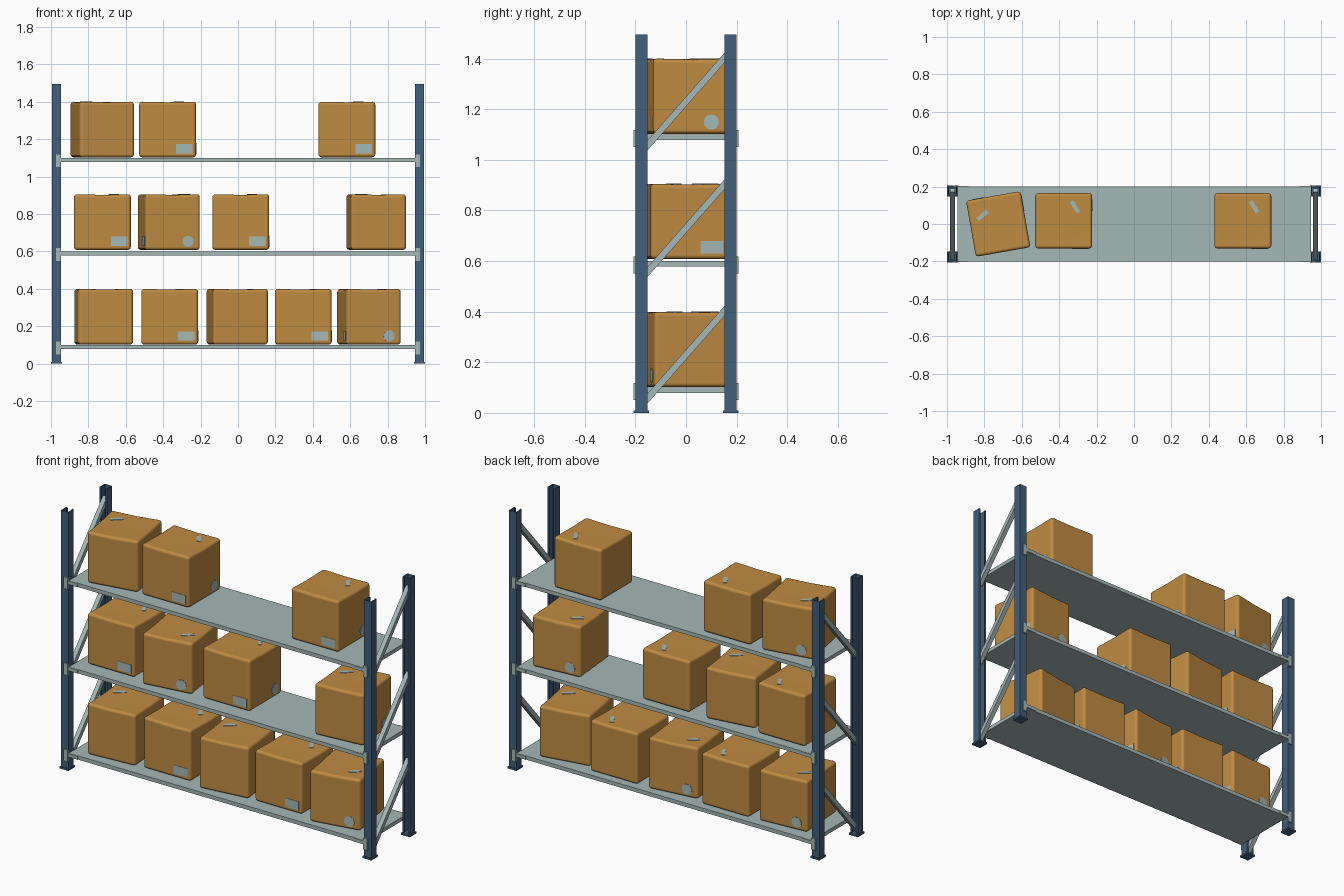
import bpy, bmesh, math
from mathutils import Matrix, Vector

if "Cube" in bpy.data.objects:
    bpy.data.objects.remove(bpy.data.objects["Cube"])


def material(name, rgb):
    m = bpy.data.materials.new(name)
    lin = [((c / 255 + 0.055) / 1.055) ** 2.4 for c in rgb]
    m.diffuse_color = (*lin, 1)
    m.use_nodes = True
    m.node_tree.nodes["Principled BSDF"].inputs["Base Color"].default_value = m.diffuse_color
    return m


BLUE = material("dark_blue_steel", (66, 96, 124))
GREY = material("pale_grey_steel", (165, 184, 182))
CARD = material("cardboard", (191, 139, 66))


def finish(name, bm, mat, matrix=None):
    bmesh.ops.recalc_face_normals(bm, faces=bm.faces)
    me = bpy.data.meshes.new(name)
    bm.to_mesh(me)
    bm.free()
    me.materials.append(mat)
    ob = bpy.data.objects.new(name, me)
    bpy.context.collection.objects.link(ob)
    if matrix:
        ob.matrix_world = matrix
    return ob


def block(name, lo, hi, mat):
    """Box between two corners (in any order)."""
    lo, hi = Vector(lo), Vector(hi)
    bm = bmesh.new()
    bmesh.ops.create_cube(bm, size=1)
    for v in bm.verts:
        v.co = Vector([(a + b) / 2 + c * abs(b - a) for a, b, c in zip(lo, hi, v.co)])
    return finish(name, bm, mat)


def prism(name, pts, z0, z1, mat, matrix=None):
    """Extrude an xy outline from z0 to z1."""
    bm = bmesh.new()
    f = bm.faces.new([bm.verts.new((x, y, z0)) for x, y in pts])
    r = bmesh.ops.extrude_face_region(bm, geom=[f])
    for v in r["geom"]:
        if isinstance(v, bmesh.types.BMVert):
            v.co.z = z1
    return finish(name, bm, mat, matrix)


# Lipped channel profile: web outward, opening toward the middle of the rack
XO, XI, YO, YI, T, LIP = 0.995, 0.947, 0.2, 0.152, 0.005, 0.010
CHANNEL = [(XO, YI), (XO, YO), (XI, YO), (XI, YI), (XI + LIP, YI), (XI + LIP, YI + T),
           (XI + T, YI + T), (XI + T, YO - T), (XO - T, YO - T), (XO - T, YI + T),
           (XO - LIP, YI + T), (XO - LIP, YI)]
SHELVES = (0.1, 0.6, 1.1)

for sx in (-1, 1):
    for sy in (-1, 1):
        # Corner posts and feet
        prism("post", [(x * sx, y * sy) for x, y in CHANNEL], 0.0, 1.495, BLUE)
        block("foot_plate", (sx * 1.0, sy * 0.207, 0), (sx * 0.942, sy * 0.146, 0.01), BLUE)
        # Shelf end connectors hooked on the post faces
        for z in SHELVES:
            block("connector_plate", (sx * 0.973, sy * 0.199, z - 0.05),
                  (sx * 0.948, sy * 0.207, z + 0.018), GREY)
            block("connector_tongue", (sx * 0.96, sy * 0.199, z - 0.021),
                  (sx * 0.885, sy * 0.2045, z - 0.001), GREY)
    # Diagonal side braces running into the channels
    for z in SHELVES:
        a, b = Vector((0, -0.18, z - 0.075)), Vector((0, 0.18, z + 0.335))
        d = b - a
        bm = bmesh.new()
        bmesh.ops.create_cube(bm, size=1)
        bmesh.ops.scale(bm, verts=bm.verts, vec=(0.026, d.length, 0.026))
        rot = Matrix.Rotation(math.atan2(d.z, d.y), 4, 'X')
        finish("side_brace", bm, GREY,
               Matrix.Translation((a + b) / 2 + Vector((sx * 0.971, 0, 0))) @ rot)

# Shelf boards
for z in SHELVES:
    block("shelf", (-0.945, -0.2, z - 0.022), (0.945, 0.2, z), GREY)

W, D, H = 0.304, 0.296, 0.298


def carton(x, y, z, deg):
    """Soft-edged carton with a front sticker, a round side sticker and tape on top."""
    mat = Matrix.Translation((x, y, z)) @ Matrix.Rotation(math.radians(deg), 4, 'Z')
    bm = bmesh.new()
    bmesh.ops.create_cube(bm, size=1)
    bmesh.ops.subdivide_edges(bm, edges=bm.edges, cuts=1, use_grid_fill=True)
    for v in bm.verts:
        c = v.co
        sag = 0.004 if c.z > 0.4 and min(abs(c.x), abs(c.y)) < 0.1 else 0
        v.co = Vector((c.x * W, c.y * D, (c.z + 0.5) * H - sag))
    ob = finish("carton", bm, CARD, mat)
    for p in ob.data.polygons:
        p.use_smooth = True
    bev = ob.modifiers.new("soft_edges", 'BEVEL')
    bev.width, bev.segments, bev.limit_method = 0.016, 3, 'ANGLE'
    bev.harden_normals = True

    lab = block("front_sticker", (0.045, -D / 2 - 0.002, 0.021),
                (0.133, -D / 2 + 0.004, 0.071), GREY)
    lab.matrix_world = mat
    bm = bmesh.new()
    bmesh.ops.create_cone(bm, cap_ends=True, segments=16, radius1=0.03, radius2=0.03, depth=0.006)
    finish("round_sticker", bm, GREY, mat @ Matrix.Translation((W / 2 - 0.001, 0.083, 0.046))
           @ Matrix.Rotation(math.pi / 2, 4, 'Y'))
    bm = bmesh.new()
    bmesh.ops.create_cube(bm, size=1)
    bmesh.ops.scale(bm, verts=bm.verts, vec=(0.07, 0.022, 0.008))
    finish("top_tape", bm, GREY, mat @ Matrix.Translation((0.06, 0.075, H - 0.004))
           @ Matrix.Rotation(math.radians(-58), 4, 'Z'))


# Cartons: x centre, y centre, turn in degrees, one row per shelf
ROWS = [
    (0.102, [(-0.718, 0, 94), (-0.365, 0.017, 0), (-0.004, 0, 97), (0.349, 0.017, 0), (0.70, 0, -80)]),
    (0.608, [(-0.725, 0.017, 0), (-0.37, 0, -82), (0.015, 0.017, 0), (0.739, 0, 95)]),
    (1.103, [(-0.726, 0, 100), (-0.376, 0.017, 0), (0.582, 0.017, 0)]),
]
for z, row in ROWS:
    for x, y, deg in row:
        carton(x, y, z, deg)
